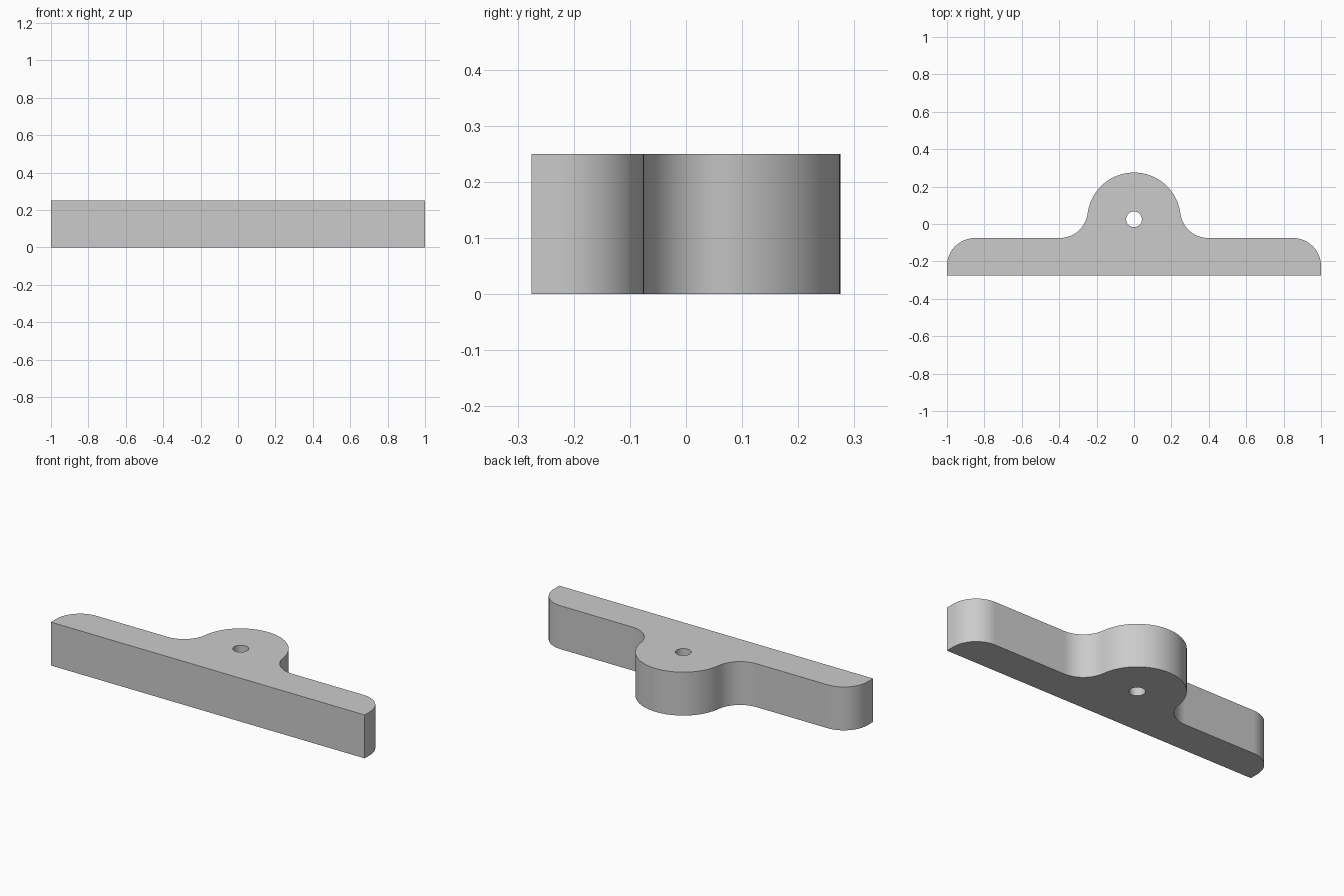
import bpy
import bmesh
from math import atan2, cos, sin, pi, sqrt

cube = bpy.data.objects.get("Cube")
if cube:
    bpy.data.objects.remove(cube, do_unlink=True)

HEIGHT = 0.25
BOTTOM, SHOULDER = -0.275, -0.075      # front face and rear face of the flange
BOSS_Y, BOSS_R, HOLE_R = 0.025, 0.25, 0.042
FILLET_R = CORNER_R = 0.15


def arc(cx, cy, r, start, end, steps):
    return [(cx + r * cos(start + (end - start) * i / steps),
             cy + r * sin(start + (end - start) * i / steps))
            for i in range(steps + 1)]


# Fillet centre, tangent to both the flange and the round boss
fillet_y = SHOULDER + FILLET_R
fillet_x = sqrt((BOSS_R + FILLET_R) ** 2 - (fillet_y - BOSS_Y) ** 2)
join = atan2(fillet_y - BOSS_Y, fillet_x)

# Right half of the outline, including half of the hole
outline = [(0, BOTTOM), (1, BOTTOM)]
outline += arc(1 - CORNER_R, SHOULDER - CORNER_R, CORNER_R, 0, pi / 2, 16)
outline += arc(fillet_x, fillet_y, FILLET_R, -pi / 2, -pi + join, 16)
outline += arc(0, BOSS_Y, BOSS_R, join, pi / 2, 24)[1:]
outline += arc(0, BOSS_Y, HOLE_R, pi / 2, -pi / 2, 24)

# Extrude the half profile and open it along the mirror plane
bm = bmesh.new()
base = bm.faces.new([bm.verts.new((x, y, 0)) for x, y in outline])
result = bmesh.ops.extrude_face_region(bm, geom=[base], use_keep_orig=True)
top = [v for v in result["geom"] if isinstance(v, bmesh.types.BMVert)]
bmesh.ops.translate(bm, verts=top, vec=(0, 0, HEIGHT))
seam = [f for f in bm.faces if all(abs(v.co.x) < 1e-5 for v in f.verts)]
bmesh.ops.delete(bm, geom=seam, context="FACES")
bmesh.ops.recalc_face_normals(bm, faces=bm.faces[:])
lowest = min(bm.faces, key=lambda f: f.calc_center_median().z)
if lowest.normal.z > 0:
    bmesh.ops.reverse_faces(bm, faces=bm.faces[:])

mesh = bpy.data.meshes.new("mounting_bracket")
bm.to_mesh(mesh)
bm.free()
bracket = bpy.data.objects.new("mounting_bracket", mesh)
bpy.context.collection.objects.link(bracket)

# Mirror into the full bracket, then shade the curved walls smooth
for obj in bpy.context.selected_objects:
    obj.select_set(False)
bracket.select_set(True)
bpy.context.view_layer.objects.active = bracket
mirror = bracket.modifiers.new("mirror", "MIRROR")
mirror.use_clip = True
bpy.ops.object.modifier_apply(modifier=mirror.name)
bpy.ops.object.shade_smooth_by_angle(angle=pi / 6)

# Plain grey finish
grey = bpy.data.materials.new("light_grey")
grey.use_nodes = True
colour = (0.6, 0.6, 0.6, 1)
grey.diffuse_color = colour
grey.node_tree.nodes["Principled BSDF"].inputs["Base Color"].default_value = colour
bracket.data.materials.append(grey)
